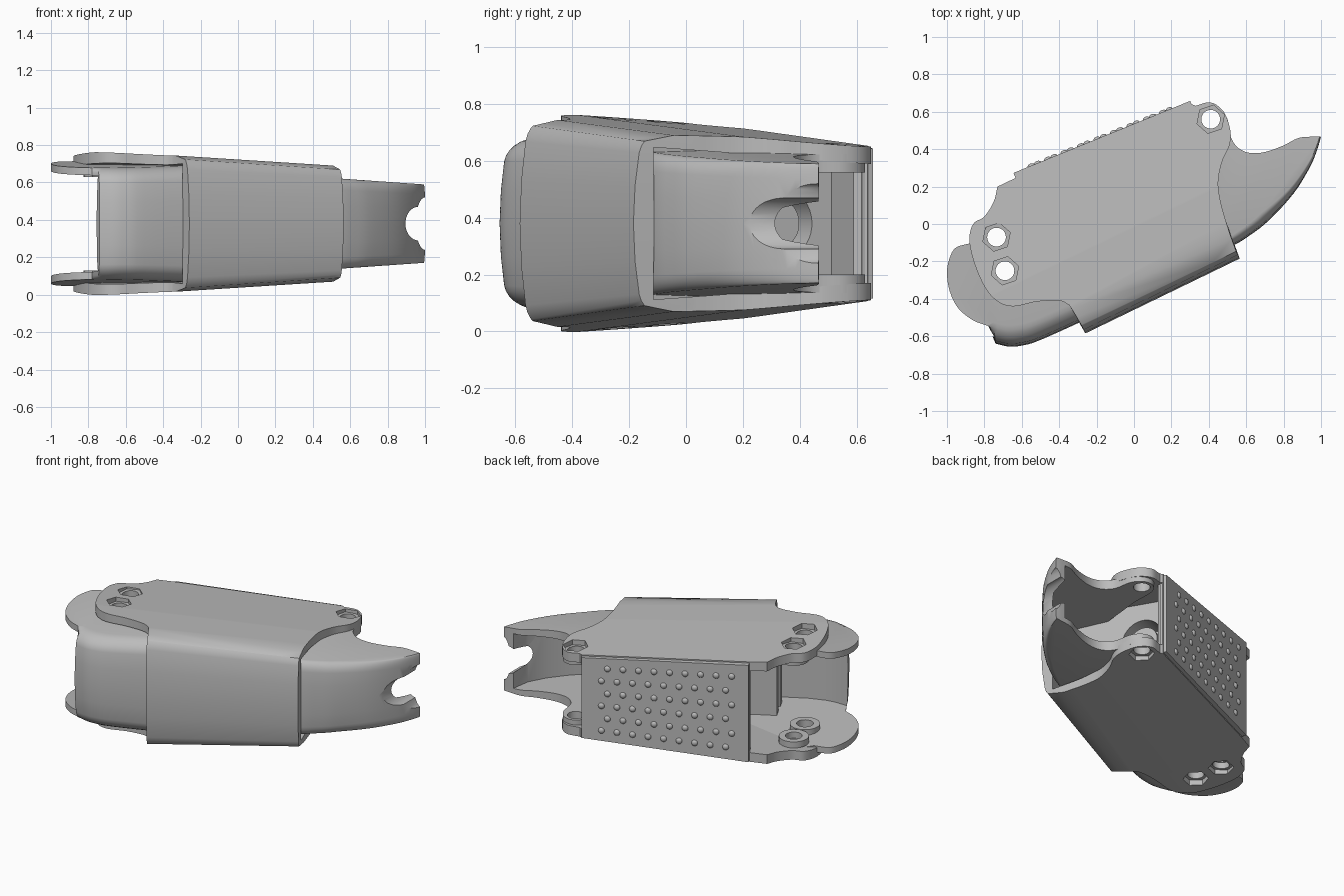
import bpy, bmesh, math
from mathutils import Vector, Matrix

if "Cube" in bpy.data.objects:
    bpy.data.objects.remove(bpy.data.objects["Cube"], do_unlink=True)

grey = bpy.data.materials.new("mid_grey")
grey.use_nodes = True
grey.diffuse_color = (0.5, 0.5, 0.5, 1)
grey.node_tree.nodes["Principled BSDF"].inputs["Base Color"].default_value = (0.5, 0.5, 0.5, 1)

MID = 0.38                                  # height of the symmetry plane
AXIS = Vector((0.91, 0.41, 0)).normalized()  # long direction of the body
SIDE = Vector((-AXIS.y, AXIS.x, 0))


def spline(pts, n=5):
    """Smooth curve through the points."""
    p = [Vector(q) for q in pts]
    p = [2 * p[0] - p[1]] + p + [2 * p[-1] - p[-2]]
    out = []
    for a, b, c, d in zip(p, p[1:], p[2:], p[3:]):
        for k in range(n):
            t = k / n
            out.append(0.5 * (2 * b + (c - a) * t + (2 * a - 5 * b + 4 * c - d) * t * t
                              + (3 * b - a - 3 * c + d) * t ** 3))
    return out + [p[-2]]


def finish(bm, name):
    bmesh.ops.recalc_face_normals(bm, faces=bm.faces)
    me = bpy.data.meshes.new(name)
    bm.to_mesh(me)
    bm.free()
    ob = bpy.data.objects.new(name, me)
    bpy.context.collection.objects.link(ob)
    me.materials.append(grey)
    return ob


def prism(name, outline, half, front=0, shift=None, crown=0.0, fillet=0.0):
    """Outline raised both ways from MID; the first points bulge and round over."""
    levels = [0, 0.4, 0.75, 0.82, 0.88, 0.93, 0.97, 0.99, 1] if front else [1]
    levels = sorted({s * t for t in levels for s in (-1, 1)})
    bm, rings = bmesh.new(), []
    for t in levels:
        f = max(0, (abs(t) - 0.75) / 0.25)
        move = crown * t * t + fillet * (1 - math.sqrt(max(0, 1 - f * f)))
        ring = []
        for i, (x, y) in enumerate(outline):
            if i < front:
                dx, dy = shift(x)
                x, y = x + dx * move, y + dy * move
            ring.append(bm.verts.new((x, y, MID + t * half(x, y))))
        rings.append(ring)
    for a, b in zip(rings, rings[1:]):
        for i in range(len(a)):
            j = (i + 1) % len(a)
            bm.faces.new((a[i], a[j], b[j], b[i]))
    bm.faces.new(rings[0])
    bm.faces.new(rings[-1])
    return finish(bm, name)


def cylinder(name, centre, r, depth, sides=32, turn=Matrix()):
    bm = bmesh.new()
    bmesh.ops.create_cone(bm, cap_ends=True, segments=sides, radius1=r, radius2=r, depth=depth,
                          matrix=Matrix.Translation(centre) @ turn)
    return finish(bm, name)


def carve(ob, cutters):
    for c in cutters:
        c.hide_render = True
        m = ob.modifiers.new("cut", "BOOLEAN")
        m.operation, m.solver, m.object = "DIFFERENCE", "EXACT", c
    dg = bpy.context.evaluated_depsgraph_get()
    me = bpy.data.meshes.new_from_object(ob.evaluated_get(dg))
    ob.modifiers.clear()
    ob.data = me
    for c in cutters:
        bpy.data.objects.remove(c, do_unlink=True)


def body_half(x, y):
    return 0.376 - 0.025 * (x + 0.8) - 0.08 * (y + 0.3)


def cavity_half(x, y):
    return body_half(x, y) - 0.06


def slope_front(ob, a, b, width, drop):
    """Plane the top and bottom down towards the front edge a-b."""
    bm = bmesh.new()
    bm.from_mesh(ob.data)
    n = Vector((a.y - b.y, b.x - a.x)).normalized() * width
    for s in (1, -1):
        p, q, r = [Vector((v.x, v.y, MID + s * (body_half(*v) - d)))
                   for v, d in ((a + n, 0), (b + n, 0), (a, drop))]
        normal = (q - p).cross(p - r) * s
        bmesh.ops.bisect_plane(bm, geom=bm.verts[:] + bm.edges[:] + bm.faces[:], plane_co=p,
                               plane_no=normal, clear_outer=True)
        bmesh.ops.holes_fill(bm, edges=[e for e in bm.edges if e.is_boundary], sides=0)
    bmesh.ops.recalc_face_normals(bm, faces=bm.faces)
    bm.to_mesh(ob.data)
    bm.free()


def claw_shift(x):
    fade = min(1, (1.04 - x) / 0.3)
    return -0.75 * fade, 0.4 * fade


PINS = [(0.41, 0.56), (-0.735, -0.07), (-0.69, -0.25)]


def pin_holes():
    return [cylinder("hole_cutter", (x, y, MID), 0.05, 2) for x, y in PINS]


# Main body: sleeve with rounded front and ears that carry the pins
right_end = spline([(0.49, 0.02), (0.465, 0.11), (0.45, 0.22), (0.47, 0.33), (0.51, 0.42),
                    (0.515, 0.5), (0.48, 0.6), (0.41, 0.65), (0.33, 0.632)])
left_end = spline([(-0.73, 0.2), (-0.75, 0.12), (-0.8, 0.04), (-0.86, 0.0), (-0.88, -0.09),
                   (-0.85, -0.22), (-0.79, -0.35), (-0.72, -0.42), (-0.64, -0.44), (-0.52, -0.415),
                   (-0.4, -0.41), (-0.345, -0.435)])
edge = [Vector((-0.26, -0.585)), Vector((0.565, -0.185))]
outline = edge + right_end + [(0.31, 0.64), (-0.625, 0.25)] + left_end
body = prism("body_sleeve", outline, body_half, 2, lambda x: (-0.436, 0.9), 0.04, 0.09)
slope_front(body, *edge, 0.4, 0.02)
slope_front(body, *edge, 0.2, 0.052)
hollow = [(-1.19, -0.95), (1.0, 0.11), (1.0, 0.95), (0.33, 0.95), (0.31, 0.59),
          (-0.61, 0.2), (-0.66, 0.5), (-1.2, 0.5)]
cutters = [prism("hollow_cutter", hollow, cavity_half)] + pin_holes()
for x, y in PINS:
    for s in (-1, 1):
        cutters.append(cylinder("hex_cutter", (x, y, MID + s * (body_half(x, y) + 0.07)), 0.077, 0.2, 6,
                                Matrix.Rotation(-0.2, 4, "Z")))
carve(body, cutters)

# Knuckle cover at the left end, tucked inside the sleeve
wall = spline([(-0.74, -0.64), (-0.67, -0.655), (-0.6, -0.65), (-0.5, -0.62), (-0.2, -0.485)], 4)
lobe = spline([(-0.86, -0.1), (-0.95, -0.125), (-0.985, -0.18), (-1.0, -0.26), (-0.985, -0.36),
               (-0.94, -0.45), (-0.86, -0.515), (-0.78, -0.545)])
knuckle = prism("knuckle_cover", wall + [(-0.25, -0.2), (-0.6, 0.0), (-0.75, 0.03)] + lobe,
                lambda x, y: 0.322 + 0.08 * (y + 0.25), len(wall), lambda x: (-0.1, 0.95), 0.03, 0.09)
hollow = [(-1.2, -0.59), (-0.67, -0.605), (-0.6, -0.595), (-0.5, -0.565), (-0.1, -0.385),
          (-0.1, 0.3), (-1.2, 0.3)]
carve(knuckle, [prism("hollow_cutter", hollow, lambda x, y: 0.282 + 0.08 * (y + 0.25))] + pin_holes())

# Claw shell at the right end with a stepped notch in the tip
wall = spline([(0.3, -0.2), (0.45, -0.15), (0.55, -0.105), (0.62, -0.06), (0.7, 0.0), (0.8, 0.1),
               (0.88, 0.2), (0.95, 0.32), (0.985, 0.41), (1.0, 0.465)], 3)
hook = spline([(0.97, 0.468), (0.88, 0.46), (0.8, 0.42), (0.7, 0.385), (0.62, 0.38), (0.56, 0.405),
               (0.52, 0.46), (0.5, 0.56), (0.45, 0.62), (0.38, 0.625), (0.33, 0.56), (0.33, 0.4)], 4)
claw = prism("claw_shell", wall + hook + [(0.3, 0.1)], lambda x, y: 0.24 - 0.07 * (x - 0.56),
             len(wall), claw_shift, 0.02, 0.05)
hollow = [(0.2, -0.17), (0.45, -0.1), (0.55, -0.06), (0.67, 0.03), (0.77, 0.13), (0.85, 0.23),
          (0.91, 0.34), (0.95, 0.6), (0.2, 0.9)]
notches = []
for x, rx, rz in ((0.965, 0.07, 0.09), (1.0, 0.05, 0.14)):
    notch = cylinder("notch_cutter", (0, 0, 0), 1, 0.8, 48, Matrix.Rotation(math.pi / 2, 4, "X"))
    notch.scale = (rx, 1, rz)
    notch.location = (x, 0.35, MID)
    notches.append(notch)
bpy.context.view_layer.update()
carve(claw, [prism("hollow_cutter", hollow, lambda x, y: 0.18)] + notches + pin_holes())

# Inner core that fills the middle of the sleeve, with a round bore facing the claw
ALONG = Vector((0, 0, 1)).rotation_difference(AXIS).to_matrix().to_4x4()


def local(u, v):
    return Vector((-0.03, 0.03, MID)) + AXIS * u + SIDE * v


def block(name, u0, u1, v0, v1, half):
    corners = [(u0, v0), (u1, v0), (u1, v1), (u0, v1)]
    return prism(name, [local(u, v).xy for u, v in corners], half)


core = block("inner_core", -0.36, 0.34, -0.375, 0.38, lambda x, y: cavity_half(x, y) + 0.003)
carve(core, [cylinder("bore_cutter", local(0.34, 0.17), 0.13, 0.3, 40, ALONG),
             block("pocket_cutter", -0.5, -0.15, -0.3, 0.3, lambda x, y: 0.24)])
plug = cylinder("bore_plug", local(0.24, 0.17), 0.09, 0.16, 40, ALONG)

# Upright ribs at the knuckle end of the core
ribs = [block("inner_rib", -0.52, -0.15, v, v + 0.05, lambda x, y: 0.29) for v in (-0.28, -0.17)]

# Rings around the left pins, inside the plates
bosses = []
for x, y in PINS[1:]:
    for s in (-1, 1):
        boss = cylinder("pin_boss", (x, y, MID + s * 0.27), 0.09, 0.04)
        carve(boss, [cylinder("hole_cutter", (x, y, MID), 0.05, 2)])
        bosses.append(boss)

# Grip panel on the back with staggered studs
a, b = Vector((-0.64, 0.262)), Vector((0.305, 0.647))
out = Vector((-(b - a).y, (b - a).x)).normalized()
panel = prism("grip_panel", [a - out * 0.03, b - out * 0.03, b + out * 0.012, a + out * 0.012],
              lambda x, y: body_half(x, y) - 0.008)
bm = bmesh.new()
turn = Matrix.Rotation(math.atan2(out.y, out.x), 4, "Z") @ Matrix.Diagonal((0.7, 1, 1, 1))
for row in range(6):
    for col in range(9):
        p = a.lerp(b, 0.1 + col * 0.093 + (row % 2) * 0.036) + out * 0.01
        z = MID + (1 - row / 2.5) * 0.73 * body_half(p.x, p.y)
        bmesh.ops.create_uvsphere(bm, u_segments=14, v_segments=8, radius=0.02,
                                  matrix=Matrix.Translation((p.x, p.y, z)) @ turn)
studs = finish(bm, "grip_studs")

# Smooth shading with crisp edges
bpy.ops.object.select_all(action="DESELECT")
for ob in [body, knuckle, claw, core, plug, panel, studs] + ribs + bosses:
    ob.select_set(True)
bpy.context.view_layer.objects.active = body
bpy.ops.object.shade_smooth_by_angle(angle=math.radians(35))
